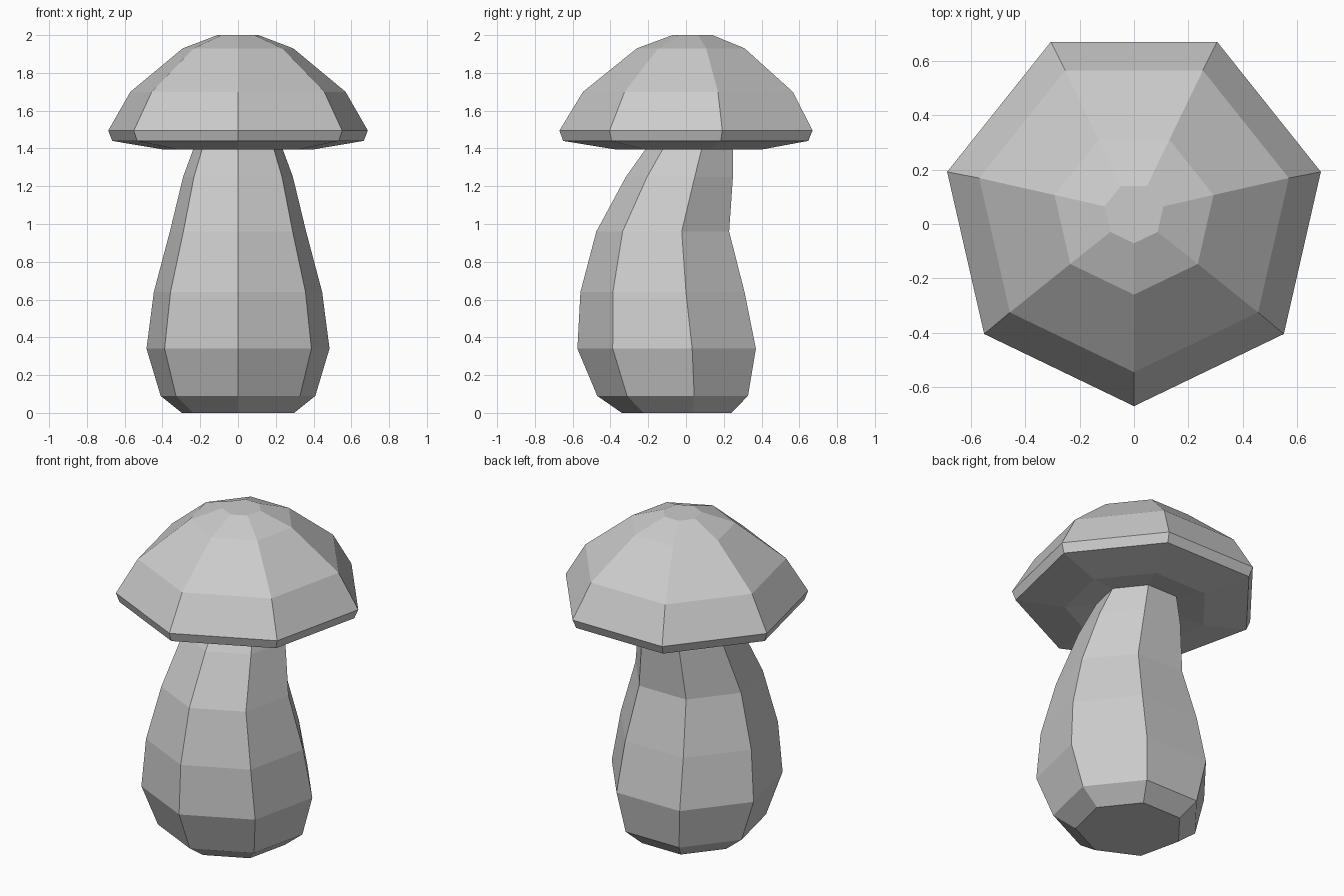
import bpy
import bmesh
from math import sin, cos, tau

SIDES = 7

cube = bpy.data.objects.get("Cube")
if cube:
    bpy.data.objects.remove(cube, do_unlink=True)

# One plain grey for the whole mushroom
grey = bpy.data.materials.new("plain_grey")
grey.use_nodes = True
grey.diffuse_color = (0.6, 0.6, 0.6, 1)
bsdf = next(n for n in grey.node_tree.nodes if n.type == 'BSDF_PRINCIPLED')
bsdf.inputs["Base Color"].default_value = (0.6, 0.6, 0.6, 1)


def loft(name, rings):
    """Skin horizontal seven-sided rings, each given as (height, radius, centre y)."""
    bm = bmesh.new()
    loops = []
    for z, radius, cy in rings:
        angles = [tau * i / SIDES for i in range(SIDES)]
        loops.append([bm.verts.new((radius * sin(a), cy - radius * cos(a), z))
                      for a in angles])
    for low, high in zip(loops, loops[1:]):
        for i in range(SIDES):
            j = (i + 1) % SIDES
            bm.faces.new((low[i], low[j], high[j], high[i]))
    bm.faces.new(loops[0][::-1])
    bm.faces.new(loops[-1])
    bmesh.ops.recalc_face_normals(bm, faces=bm.faces)
    mesh = bpy.data.meshes.new(name)
    bm.to_mesh(mesh)
    bm.free()
    mesh.materials.append(grey)
    obj = bpy.data.objects.new(name, mesh)
    bpy.context.collection.objects.link(obj)
    return obj


# Bulging stem that leans back towards the cap
loft("stem", [
    (0.0, 0.305, -0.035),
    (0.09, 0.42, -0.05),
    (0.34, 0.497, -0.078),
    (0.64, 0.457, -0.102),
    (0.96, 0.37, -0.105),
    (1.25, 0.298, -0.02),
    (1.43, 0.23, 0.04),
])

# Domed cap with a shallow hollow underneath
loft("cap", [
    (1.42, 0.2, 0.035),
    (1.395, 0.41, 0.035),
    (1.44, 0.683, 0.032),
    (1.495, 0.705, 0.035),
    (1.70, 0.584, 0.039),
    (1.93, 0.3, 0.04),
    (2.0, 0.111, 0.04),
])
